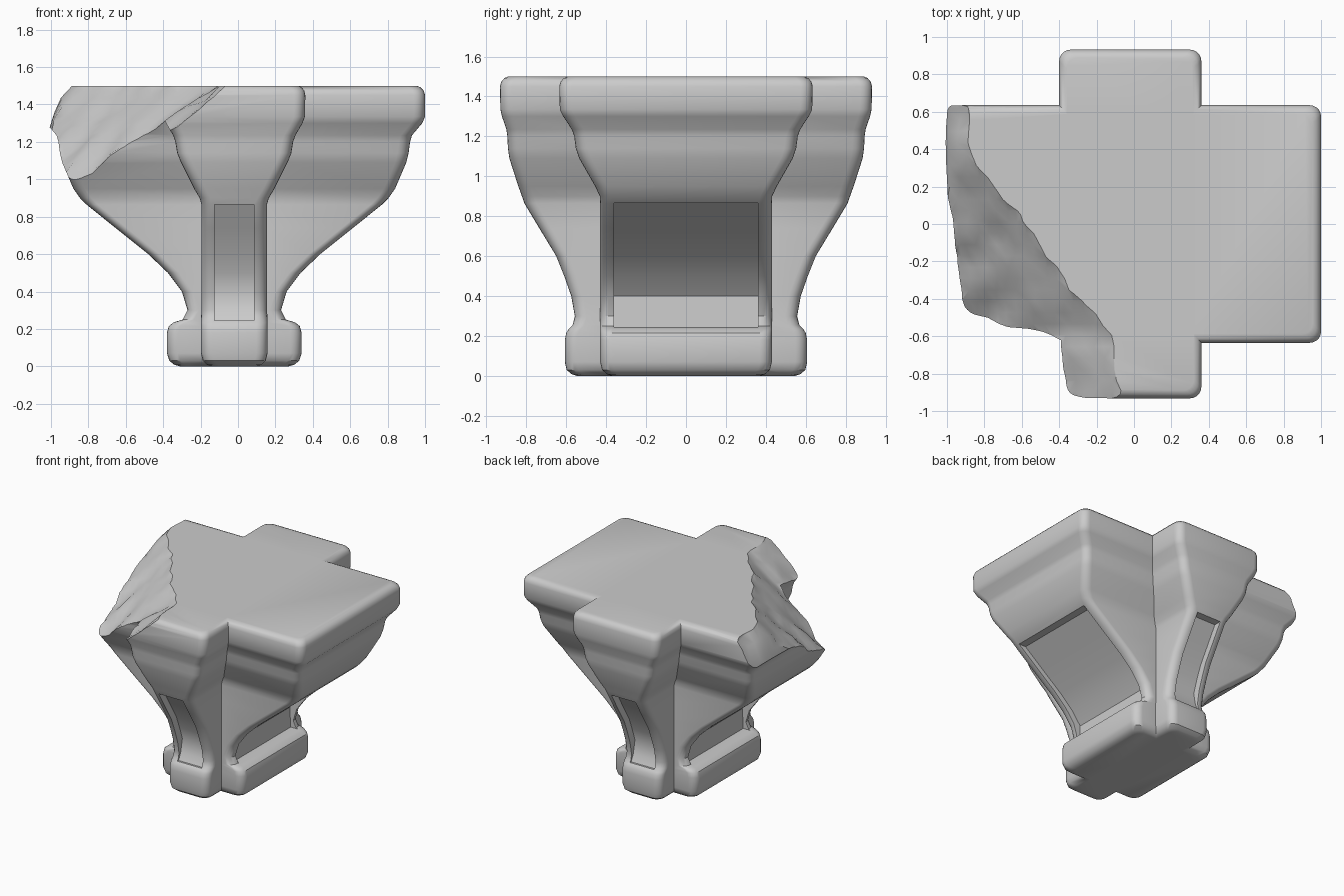
import bpy, bmesh, math
from mathutils import Vector, noise

if "Cube" in bpy.data.objects:
    bpy.data.objects.remove(bpy.data.objects["Cube"])

CX = -0.02          # plan centre in x (the chipped side loses a little)


def make_object(name, bm):
    bmesh.ops.recalc_face_normals(bm, faces=bm.faces)
    me = bpy.data.meshes.new(name)
    bm.to_mesh(me)
    bm.free()
    ob = bpy.data.objects.new(name, me)
    bpy.context.collection.objects.link(ob)
    return ob


def boolean(ob, other, op):
    m = ob.modifiers.new("bool", 'BOOLEAN')
    m.operation, m.object, m.solver = op, other, 'EXACT'
    bpy.context.view_layer.objects.active = ob
    bpy.ops.object.modifier_apply(modifier=m.name)
    bpy.data.objects.remove(other)


def rounded_loft(name, rows, radius=0.06, seg=5):
    """Stack of rounded rectangles; each row is (z, half x, half y)."""
    bm = bmesh.new()
    rings = []
    for z, hx, hy in rows:
        ring = []
        for q, (sx, sy) in enumerate([(1, 1), (-1, 1), (-1, -1), (1, -1)]):
            for i in range(seg + 1):
                a = math.pi / 2 * (q + i / seg)
                ring.append(bm.verts.new((
                    CX + sx * (hx - radius) + radius * math.cos(a),
                    sy * (hy - radius) + radius * math.sin(a), z)))
        rings.append(ring)
    for a, b in zip(rings, rings[1:]):
        for i in range(len(a)):
            j = (i + 1) % len(a)
            bm.faces.new((a[i], a[j], b[j], b[i]))
    bm.faces.new(rings[0])
    bm.faces.new(rings[-1])
    return make_object(name, bm)


def cut_recess(ob, rows, axis, half_width, depth=0.06, low=0.245, high=0.865):
    """Sunk panel on both ends of an arm, fading out towards the base."""
    inner = [(r[1 + axis] - depth * min(1, (r[0] - .24) / .16), r[0])
             for r in rows if 0.25 < r[0] < 0.9]
    inner[0] = (inner[0][0], low)
    inner[-1] = (inner[-1][0], high)
    outline = inner + [(1.5, high), (1.5, low)]
    for side in (1, -1):
        bm = bmesh.new()
        loops = []
        for w in (-half_width, half_width):
            loops.append([bm.verts.new((CX + side * h, w, z) if axis == 0
                                       else (CX + w, side * h, z)) for h, z in outline])
        n = len(outline)
        for i in range(n):
            j = (i + 1) % n
            bm.faces.new((loops[0][i], loops[0][j], loops[1][j], loops[1][i]))
        bm.faces.new(loops[0])
        bm.faces.new(loops[1])
        boolean(ob, make_object("recess_cutter", bm), 'DIFFERENCE')


# wide arm, running left to right
wide_rows = [
    (0.0, .29, .37), (.008, .32, .395), (.03, .347, .42), (.07, .36, .43),
    (.18, .36, .43), (.215, .35, .43), (.235, .325, .43), (.25, .275, .43),
    (.30, .25, .43), (.40, .28, .43), (.50, .355, .43), (.60, .46, .43),
    (.74, .635, .43), (.865, .79, .43), (.90, .825, .432), (.95, .86, .455),
    (1.09, .92, .535), (1.14, .932, .552), (1.20, .94, .56), (1.235, .95, .572),
    (1.30, 1.005, .615), (1.335, 1.02, .632), (1.45, 1.02, .635),
    (1.475, 1.012, .628), (1.492, .995, .612), (1.5, .975, .59)]
capital = rounded_loft("capital_block", wide_rows)
cut_recess(capital, wide_rows, 0, .36)

# narrow arm, running front to back
narrow_rows = [
    (0.0, .12, .545), (.008, .145, .572), (.03, .168, .598), (.07, .178, .607),
    (.18, .178, .607), (.215, .178, .60), (.235, .178, .588), (.255, .178, .568),
    (.30, .175, .557), (.40, .175, .575), (.50, .175, .61), (.60, .175, .65),
    (.74, .175, .735), (.865, .175, .81), (.90, .185, .822), (.95, .215, .84),
    (1.09, .285, .885), (1.14, .305, .892), (1.20, .315, .895), (1.235, .327, .90),
    (1.30, .365, .922), (1.335, .378, .93), (1.45, .38, .932),
    (1.475, .374, .925), (1.492, .36, .91), (1.5, .34, .89)]
narrow = rounded_loft("narrow_arm", narrow_rows)
cut_recess(narrow, narrow_rows, 1, .105)
boolean(capital, narrow, 'UNION')


# broken front left corner: rough sloping fracture, plus a worn left edge
def fracture(x, y):
    d = (x + .2) * -.794 + (y + .52) * -.607          # distance down the slope
    along = x * .607 - y * .794
    z = 1.5 - .96 * d + .38 * max(0, -y - .6)
    if x < -.85:
        z = min(z, 1.51 - .22 * ((-.85 - x) / .15) ** 2)
    z += .045 * noise.noise(Vector((along * 6, d * 2.2, 3.1)))
    z += .022 * noise.noise(Vector((along * 15, d * 8, 7.7)))
    return min(z, 1.9)


bm = bmesh.new()
NX, NY = 34, 38
grid = []
for i in range(NX + 1):
    col = []
    for j in range(NY + 1):
        x, y = -1.35 + 1.75 * i / NX, -1.2 + 2.3 * j / NY
        x += .025 * noise.noise(Vector((i * .7, j * .7, 1.3)))
        col.append(bm.verts.new((x, y, fracture(x, y))))
    grid.append(col)
faces = [bm.faces.new((grid[i][j], grid[i + 1][j], grid[i + 1][j + 1], grid[i][j + 1]))
         for i in range(NX) for j in range(NY)]
ext = bmesh.ops.extrude_face_region(bm, geom=faces, use_keep_orig=True)
for v in ext["geom"]:
    if isinstance(v, bmesh.types.BMVert):
        v.co.z = 2.4
bmesh.ops.triangulate(bm, faces=bm.faces)
boolean(capital, make_object("fracture_cutter", bm), 'DIFFERENCE')

# soft rounded mouldings, crisp breaks
bpy.ops.object.select_all(action='DESELECT')
capital.select_set(True)
bpy.context.view_layer.objects.active = capital
bpy.ops.object.shade_smooth_by_angle(angle=math.radians(35))
